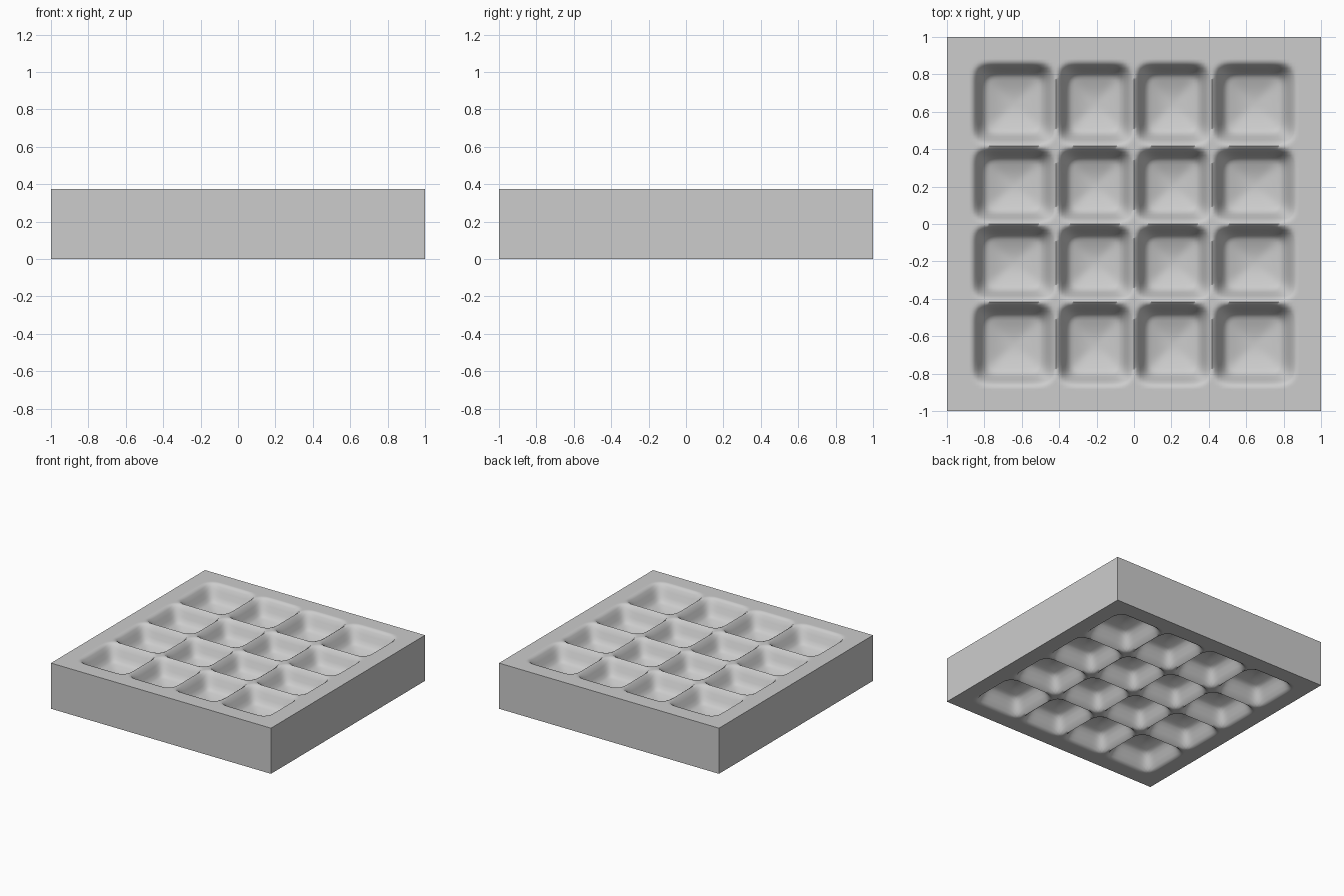
import bpy, bmesh

if "Cube" in bpy.data.objects:
    bpy.data.objects.remove(bpy.data.objects["Cube"])

HEIGHT = 0.375
WALL, BOWL = 0.1, 0.06          # depth of the steep lip and of the shallow bowl
EDGES = [-0.87, -0.415, 0.0, 0.415, 0.87]   # pocket borders along each axis


def cell_coord(t):
    """Position inside the pocket along one axis, -1..1, or None on the rim."""
    for a, b in zip(EDGES, EDGES[1:]):
        if a <= t <= b:
            return (2 * t - a - b) / (b - a)
    return None


def pocket_depth(x, y):
    u, v = cell_coord(x), cell_coord(y)
    if u is None or v is None:
        return 0.0
    r = (abs(u) ** 6 + abs(v) ** 6) ** (1 / 6)   # rounded square distance
    if r >= 1:
        return 0.0
    s = min(1.0, (1 - r) / 0.36)
    return WALL * s * s * (3 - 2 * s) + BOWL * (1 - r * r) ** 1.6


# Pocketed top face
bm = bmesh.new()
bmesh.ops.create_grid(bm, x_segments=120, y_segments=120, size=1.0)
for v in bm.verts:
    v.co.z = HEIGHT / 2 - pocket_depth(v.co.x, v.co.y)

# Same pockets underneath
copy = bmesh.ops.duplicate(bm, geom=bm.verts[:] + bm.edges[:] + bm.faces[:])["geom"]
for v in (g for g in copy if isinstance(g, bmesh.types.BMVert)):
    v.co.z = -v.co.z
bmesh.ops.reverse_faces(bm, faces=[g for g in copy if isinstance(g, bmesh.types.BMFace)])

# Straight sides joining both faces
bmesh.ops.bridge_loops(bm, edges=[e for e in bm.edges if e.is_boundary])
bmesh.ops.recalc_face_normals(bm, faces=bm.faces[:])
bmesh.ops.translate(bm, verts=bm.verts[:], vec=(0, 0, HEIGHT / 2))

mesh = bpy.data.meshes.new("pocketed_slab")
bm.to_mesh(mesh)
bm.free()
slab = bpy.data.objects.new("pocketed_slab", mesh)
bpy.context.collection.objects.link(slab)

grey = bpy.data.materials.new("mid_grey")
grey.diffuse_color = (0.605, 0.605, 0.605, 1)
grey.use_nodes = True
grey.node_tree.nodes["Principled BSDF"].inputs["Base Color"].default_value = grey.diffuse_color
mesh.materials.append(grey)

bpy.context.view_layer.objects.active = slab
slab.select_set(True)
bpy.ops.object.shade_smooth_by_angle(angle=1.05)
